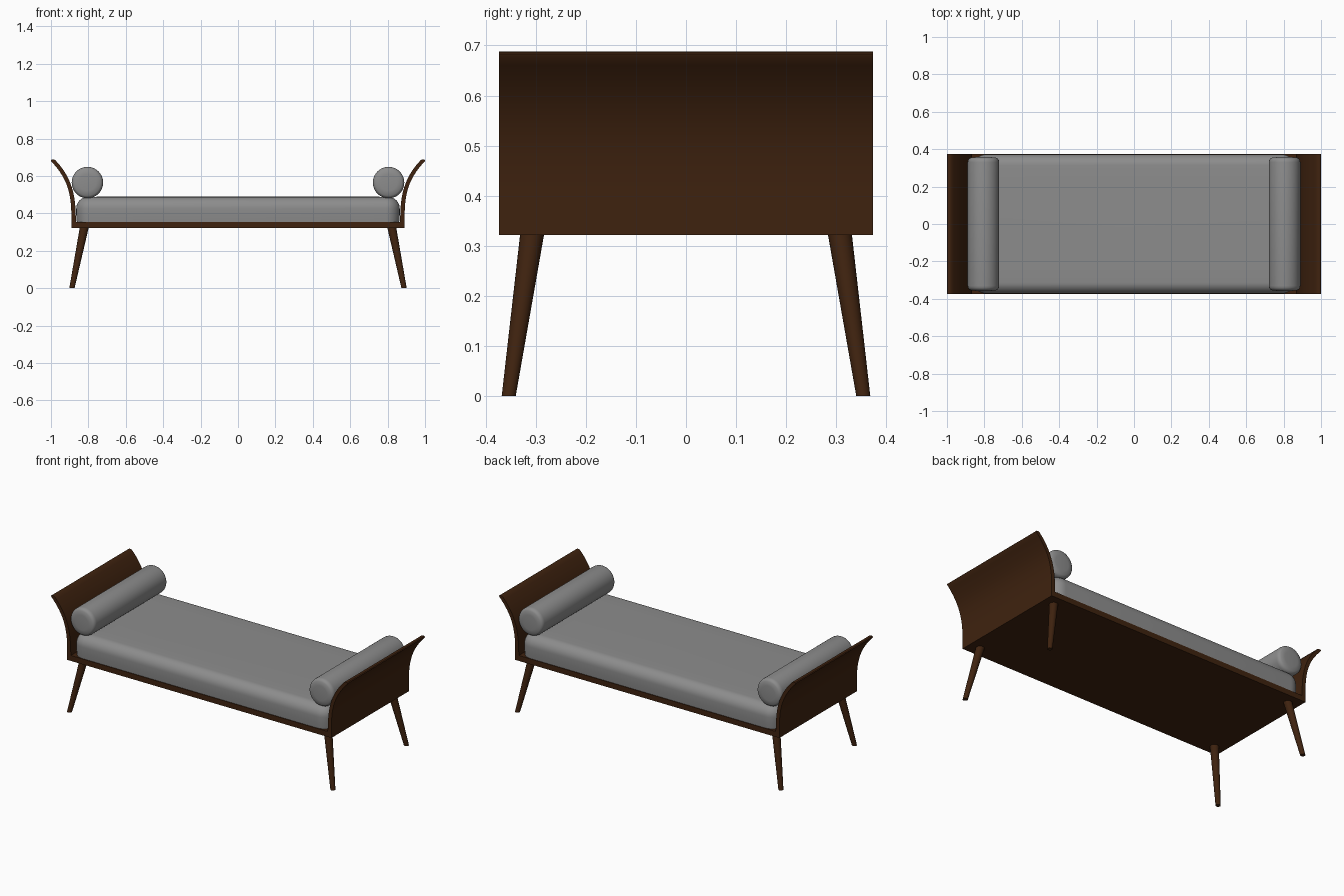
import bpy, bmesh, math
from mathutils import Vector
from mathutils.geometry import interpolate_bezier

if "Cube" in bpy.data.objects:
    bpy.data.objects.remove(bpy.data.objects["Cube"])


def material(name, rgb):
    m = bpy.data.materials.new(name)
    m.diffuse_color = (*rgb, 1)
    m.use_nodes = True
    m.node_tree.nodes["Principled BSDF"].inputs["Base Color"].default_value = m.diffuse_color
    return m


wood = material("dark walnut", (0.05, 0.0165, 0.0048))
fabric = material("grey fabric", (0.265, 0.265, 0.265))


def loft(name, rings, mat, angle=35):
    """Skin a stack of equal-length point rings and cap both ends."""
    bm = bmesh.new()
    loops = [[bm.verts.new(p) for p in r] for r in rings]
    n = len(loops[0])
    for a, b in zip(loops, loops[1:]):
        for i in range(n):
            j = (i + 1) % n
            bm.faces.new((a[i], a[j], b[j], b[i]))
    bm.faces.new(loops[0][::-1])
    bm.faces.new(loops[-1])
    bmesh.ops.recalc_face_normals(bm, faces=bm.faces)
    me = bpy.data.meshes.new(name)
    bm.to_mesh(me)
    bm.free()
    me.materials.append(mat)
    ob = bpy.data.objects.new(name, me)
    bpy.context.collection.objects.link(ob)
    bpy.ops.object.select_all(action='DESELECT')
    ob.select_set(True)
    bpy.context.view_layer.objects.active = ob
    bpy.ops.object.shade_smooth_by_angle(angle=math.radians(angle))
    return ob


def bezier(*pts, n=14):
    return [(p.x, p.y) for p in interpolate_bezier(*[Vector(p) for p in pts], n)]


# Frame: base board and two flared ends as one extruded profile
outer = bezier((0.891, 0.40), (0.893, 0.53), (0.925, 0.60), (0.999, 0.679))
inner = bezier((0.978, 0.686), (0.915, 0.62), (0.870, 0.54), (0.868, 0.40))
right = [(0.891, 0.322)] + outer + [(1.0, 0.683), (0.996, 0.687), (0.986, 0.688)]
right += inner + [(0.866, 0.355)]
profile = right + [(-x, z) for x, z in reversed(right)]
loft("frame", [[(x, y, z) for x, z in profile] for y in (-0.373, 0.373)], wood)

# Splayed tapered legs
for sx, side in ((-1, "left"), (1, "right")):
    for sy, end in ((-1, "front"), (1, "back")):
        rings = []
        for x, y, z, r in ((0.888, 0.354, 0, 0.014), (0.822, 0.307, 0.325, 0.024)):
            rings.append([(sx * x + r * math.cos(t * math.tau / 24),
                           sy * y + r * math.sin(t * math.tau / 24), z)
                          for t in range(24)])
        loft(f"{end}_{side}_leg", rings, wood)


def rounded_rect(hx, hy, r, z, n=8):
    pts = []
    for q, (sx, sy) in enumerate(((1, 1), (-1, 1), (-1, -1), (1, -1))):
        for k in range(n + 1):
            a = (q + k / n) * math.pi / 2
            pts.append((sx * (hx - r) + r * math.cos(a),
                        sy * (hy - r) + r * math.sin(a), z))
    return pts


# Seat cushion: straight lower sides rolling over into a soft top
levels = [(0.355, 0.003), (0.39, 0.0)]
levels += [(0.425 + 0.063 * math.sin(a), 0.06 * (1 - math.cos(a)))
           for a in (k * math.pi / 20 for k in range(11))]
levels.append((0.490, 0.14))
loft("seat_cushion", [rounded_rect(0.865 - d, 0.372 - d, max(0.03, 0.075 - d), z)
                      for z, d in levels], fabric, 50)

# Bolster pillows with softened ends
half = [(0.330, 0.084), (0.340, 0.0825), (0.348, 0.078), (0.354, 0.070), (0.357, 0.045)]
lathe = [(-y, r) for y, r in reversed(half)] + half
for sx, side in ((-1, "left"), (1, "right")):
    loft(f"{side}_bolster",
         [[(sx * 0.805 + r * math.cos(t * math.tau / 48), y,
            0.565 + r * math.sin(t * math.tau / 48)) for t in range(48)]
          for y, r in lathe], fabric, 50)
